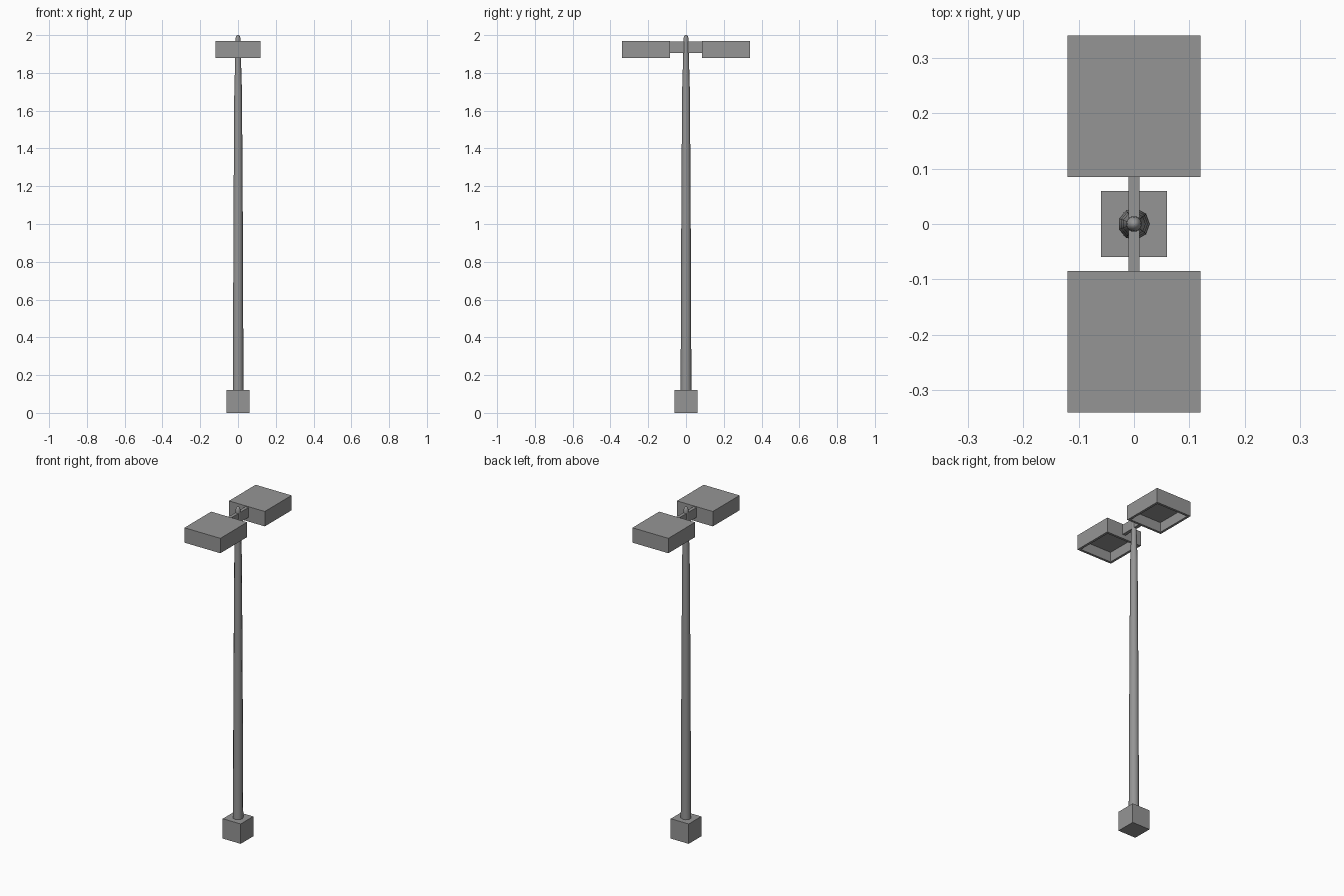
import bpy, bmesh, math
from mathutils import Matrix, Vector

if "Cube" in bpy.data.objects:
    bpy.data.objects.remove(bpy.data.objects["Cube"])

# Dark grey metal shared by every part
metal = bpy.data.materials.new("dark_grey_metal")
metal.diffuse_color = (0.3, 0.3, 0.3, 1)
metal.use_nodes = True
metal.node_tree.nodes["Principled BSDF"].inputs["Base Color"].default_value = metal.diffuse_color


def finish(name, bm, smooth=False):
    bmesh.ops.recalc_face_normals(bm, faces=bm.faces)
    for f in bm.faces:
        f.smooth = smooth and len(f.verts) == 4
    mesh = bpy.data.meshes.new(name)
    bm.to_mesh(mesh)
    bm.free()
    mesh.materials.append(metal)
    ob = bpy.data.objects.new(name, mesh)
    bpy.context.collection.objects.link(ob)
    return ob


def box_bm(lo, hi):
    lo, hi = Vector(lo), Vector(hi)
    bm = bmesh.new()
    bmesh.ops.create_cube(bm, size=1, matrix=Matrix.Translation((lo + hi) / 2)
                          @ Matrix.Diagonal((*(hi - lo), 1)))
    return bm


def turned(name, profile, sides):
    # rings of (radius, z), closed at both ends
    bm = bmesh.new()
    rings = [[bm.verts.new((r * math.cos(math.tau * i / sides),
                            r * math.sin(math.tau * i / sides), z))
              for i in range(sides)] for r, z in profile]
    for a, b in zip(rings, rings[1:]):
        for i in range(sides):
            j = (i + 1) % sides
            bm.faces.new((a[i], a[j], b[j], b[i]))
    bm.faces.new(rings[0])
    bm.faces.new(rings[-1])
    return finish(name, bm, smooth=True)


# Square footing
finish("base_block", box_bm((-0.06, -0.06, 0), (0.06, 0.06, 0.12)))

# Tapered faceted pole
turned("pole", [(0.029, 0.12), (0.028, 0.4), (0.025, 1.1), (0.021, 1.7),
                (0.015, 1.9), (0.014, 1.965)], 9)

# Rounded cap on the pole
turned("pole_cap", [(0.014, 1.96), (0.014, 1.975), (0.0125, 1.986),
                    (0.009, 1.995), (0.004, 1.9995), (0.001, 2.0)], 16)

# Cross arm carrying both lamp heads
finish("cross_arm", box_bm((-0.01, -0.085, 1.905), (0.01, 0.085, 1.965)))

# Lamp heads with a recessed underside
for side, y0, y1 in (("front", -0.34, -0.085), ("back", 0.085, 0.34)):
    bm = box_bm((-0.12, y0, 1.88), (0.12, y1, 1.97))
    bm.normal_update()
    bottom = min(bm.faces, key=lambda f: f.calc_center_median().z)
    bmesh.ops.inset_region(bm, faces=[bottom], thickness=0.02)
    walls = bmesh.ops.extrude_face_region(bm, geom=[bottom])
    verts = [v for v in walls["geom"] if isinstance(v, bmesh.types.BMVert)]
    bmesh.ops.translate(bm, verts=verts, vec=(0, 0, 0.06))
    if bottom.is_valid:
        bmesh.ops.delete(bm, geom=[bottom], context='FACES_ONLY')
    finish(side + "_lamp_head", bm)
